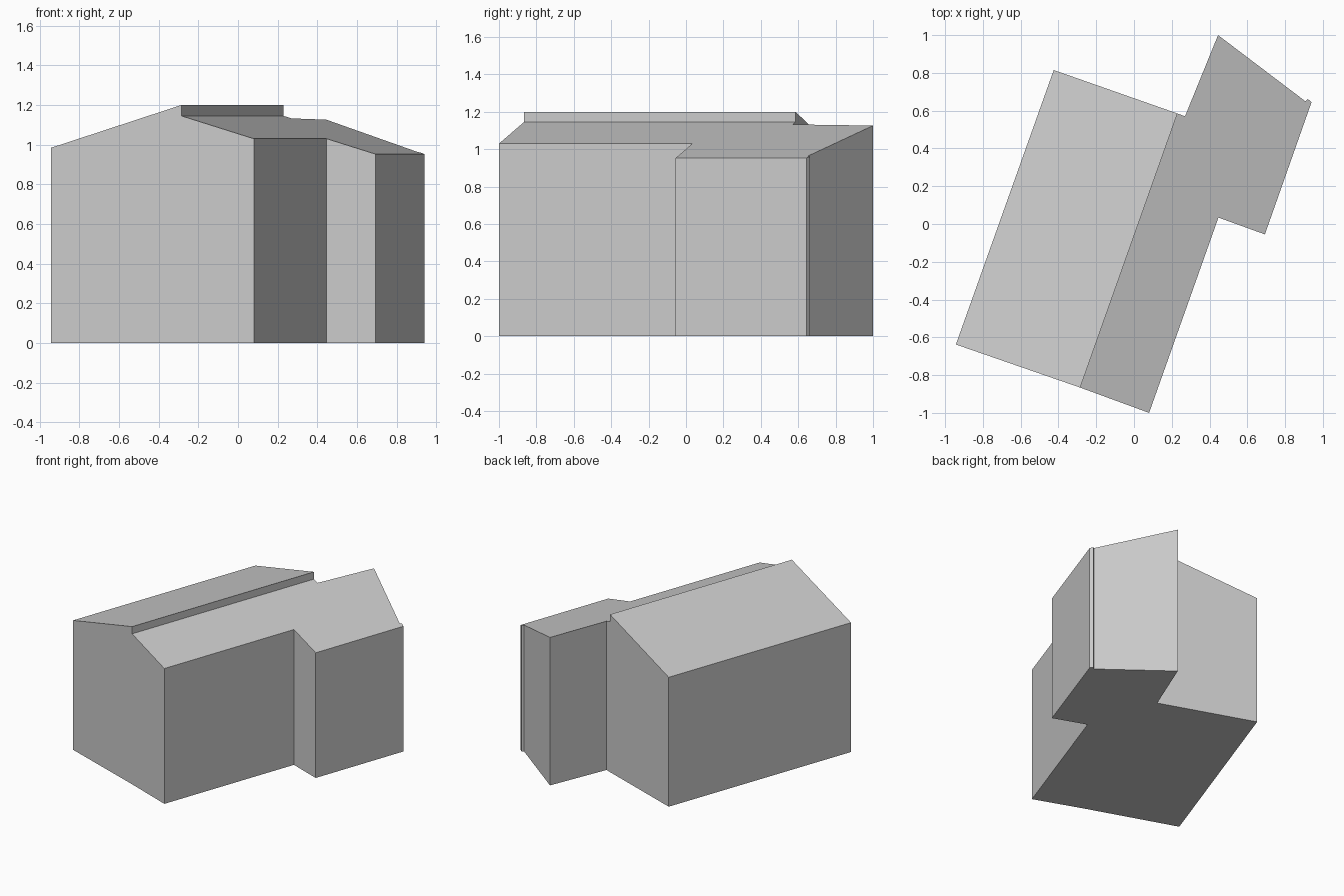
import bpy
import bmesh
from mathutils import Vector

cube = bpy.data.objects.get("Cube")
if cube:
    bpy.data.objects.remove(cube, do_unlink=True)

grey = bpy.data.materials.new("light_grey")
grey.use_nodes = True
colour = (0.6, 0.6, 0.6, 1.0)
grey.diffuse_color = colour
grey.node_tree.nodes["Principled BSDF"].inputs["Base Color"].default_value = colour

# Ridge line shared by both parts, and the direction across it
ridge_front = Vector((-0.285, -0.866))
ridge_back = Vector((0.23, 0.585))
along = (ridge_back - ridge_front).normalized()
across = Vector((along.y, -along.x))
EAVE_JOIN = 1.145


def block(name, outline, ridge_z, slope, join_z):
    """Walls and pitched roof over a counter-clockwise outline.
    The last edge is the ridge line; its wall spans only join_z to the roof."""
    bm = bmesh.new()
    floor, roof = [], []
    for p in map(Vector, outline):
        z = ridge_z + slope * (p - ridge_front).dot(across)
        floor.append(bm.verts.new((p.x, p.y, 0)))
        roof.append(bm.verts.new((p.x, p.y, z)))
    bm.faces.new(roof)
    bm.faces.new(floor[::-1])
    for i in range(len(outline) - 1):
        bm.faces.new((floor[i], floor[i + 1], roof[i + 1], roof[i]))
    # Exposed step between the two roofs
    if join_z < ridge_z:
        low = [bm.verts.new((v.co.x, v.co.y, join_z)) for v in (floor[-1], floor[0])]
        bm.faces.new((low[0], low[1], roof[0], roof[-1]))
    mesh = bpy.data.meshes.new(name)
    bm.to_mesh(mesh)
    bm.free()
    mesh.materials.append(grey)
    obj = bpy.data.objects.new(name, mesh)
    bpy.context.collection.objects.link(obj)
    return obj


# Taller half, its roof rising to the ridge
block("main_house",
      [ridge_back, (-0.425, 0.815), (-0.943, -0.638), ridge_front],
      1.2, 0.31, EAVE_JOIN)

# Lower half with the rear extension, its roof falling away from the ridge
block("side_wing",
      [ridge_front, (0.08, -1.0), (0.447, 0.034), (0.693, -0.055),
       (0.94, 0.645), (0.92, 0.662), (0.907, 0.65), (0.445, 1.0),
       (0.27, 0.57), ridge_back],
      EAVE_JOIN, -0.296, EAVE_JOIN)
